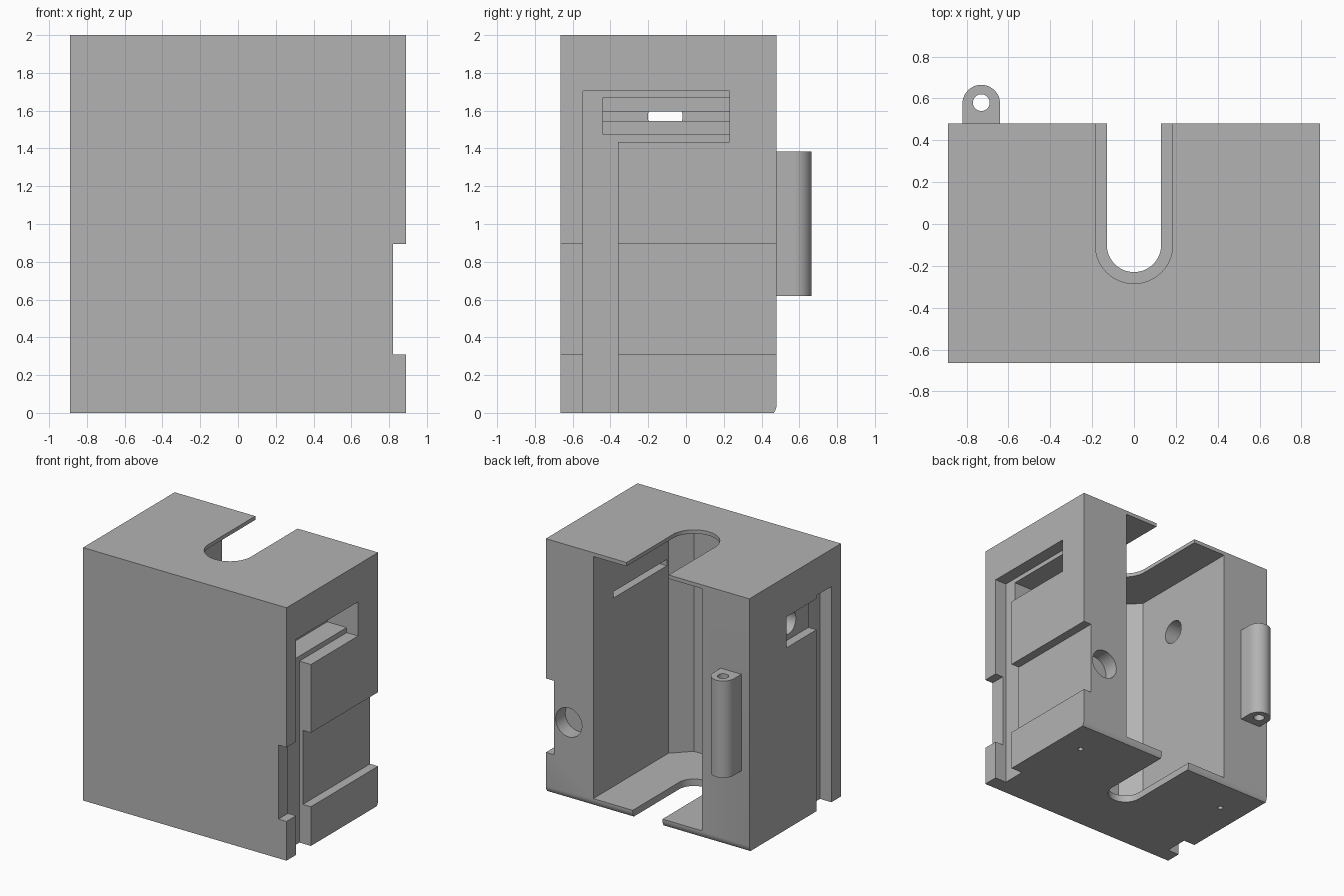
import bpy, bmesh, math
from mathutils import Matrix, Vector

cube = bpy.data.objects.get("Cube")
if cube:
    bpy.data.objects.remove(cube, do_unlink=True)

grey = bpy.data.materials.new("plain_grey")
grey.use_nodes = True
COLOUR = (0.45, 0.45, 0.45, 1)
grey.diffuse_color = COLOUR
grey.node_tree.nodes["Principled BSDF"].inputs["Base Color"].default_value = COLOUR


def prism(name, points, low, high, axis="z"):
    """Extrude a 2D outline: xy along z, or yz along x."""
    def place(a, b, h):
        return (a, b, h) if axis == "z" else (h, a, b)
    bm = bmesh.new()
    face = bm.faces.new([bm.verts.new(place(a, b, low)) for a, b in points])
    new = bmesh.ops.extrude_face_region(bm, geom=[face])["geom"]
    move = Vector(place(0, 0, high - low))
    bmesh.ops.translate(bm, vec=move, verts=[v for v in new if isinstance(v, bmesh.types.BMVert)])
    bmesh.ops.recalc_face_normals(bm, faces=bm.faces)
    return to_object(name, bm)


def to_object(name, bm):
    mesh = bpy.data.meshes.new(name)
    bm.to_mesh(mesh)
    bm.free()
    mesh.materials.append(grey)
    obj = bpy.data.objects.new(name, mesh)
    bpy.context.collection.objects.link(obj)
    return obj


def box(name, x0, x1, y0, y1, z0, z1):
    return prism(name, [(x0, y0), (x1, y0), (x1, y1), (x0, y1)], z0, z1)


def rod(name, centre, radius, length, axis="Z"):
    bm = bmesh.new()
    turn = {"X": Matrix.Rotation(math.pi / 2, 4, "Y"),
            "Y": Matrix.Rotation(math.pi / 2, 4, "X"),
            "Z": Matrix.Identity(4)}[axis]
    bmesh.ops.create_cone(bm, cap_ends=True, segments=40, radius1=radius, radius2=radius,
                          depth=length, matrix=Matrix.Translation(centre) @ turn)
    return to_object(name, bm)


def arch(cx, cy, radius, end_y, sign):
    """Straight-sided outline with a half-round end."""
    arc = [(cx + radius * math.cos(math.pi * i / 24),
            cy + sign * radius * math.sin(math.pi * i / 24)) for i in range(25)]
    return [(cx + radius, end_y)] + arc + [(cx - radius, end_y)]


def cut(target, cutter):
    mod = target.modifiers.new("cut", "BOOLEAN")
    mod.operation = "DIFFERENCE"
    mod.solver = "EXACT"
    mod.object = cutter
    bpy.context.view_layer.objects.active = target
    bpy.ops.object.modifier_apply(modifier=mod.name)
    bpy.data.objects.remove(cutter, do_unlink=True)


# Main block
W, FRONT, BACK = 0.89, -0.665, 0.48
OUT = 1.0
housing = box("housing", -W, W, FRONT, BACK, 0, 2)

# Cavity open to the back, with bevelled front corners
half, inner, bevel = 0.475, -0.59, 0.13
cut(housing, prism("cavity", [(half, OUT), (half, inner + bevel), (half - bevel, inner),
                              (bevel - half, inner), (-half, inner + bevel), (-half, OUT)],
                   0.055, 1.97))

# Round-ended slots through the roof and the floor
cut(housing, prism("roof_slot", arch(0, -0.1, 0.185, OUT, -1), 1.9, 2.1))
cut(housing, prism("floor_slot", arch(0, -0.1, 0.13, OUT, -1), -0.1, 0.1))

# Left side: wide shallow band, then groove joined to a window, pocket and thin slit
cut(housing, box("band", 0.82, OUT, -1, OUT, 0.31, 0.895))
cut(housing, prism("groove_and_window", [(-0.545, -0.1), (-0.36, -0.1), (-0.36, 1.435),
                                         (0.23, 1.435), (0.23, 1.705), (-0.545, 1.705)],
                   0.79, OUT, "x"))
cut(housing, box("pocket", 0.62, 0.85, -0.44, 0.23, 1.475, 1.67))
cut(housing, box("slit", 0.4, 0.7, -0.44, 0.23, 1.545, 1.595))

# Right side: groove, window and a round hole into the cavity
cut(housing, box("right_groove", -OUT, -0.79, -0.545, -0.36, -0.1, 1.705))
cut(housing, box("right_window", -OUT, -0.82, -0.44, 0.015, 1.435, 1.68))
cut(housing, rod("right_hole", (-0.65, -0.11, 1.57), 0.092, 0.5, "X"))

# Blind hole in the back and small holes underneath
cut(housing, rod("back_hole", (0.69, BACK, 0.6), 0.115, 0.24, "Y"))
for x in (-0.68, 0.68):
    cut(housing, rod("screw_hole", (x, 0.19, 0), 0.02, 0.2))

# Softened lower back edge
cut(housing, prism("edge_trim", [(0.465, 0), (0.473, 0.014), (0.478, 0.028), (BACK, 0.042),
                                 (0.6, 0.042), (0.6, -0.1), (0.465, -0.1)], -OUT, OUT, "x"))

# Hinge lug on the back
hinge_lug = prism("hinge_lug", arch(-0.73, 0.575, 0.09, BACK, 1), 0.62, 1.385)
cut(hinge_lug, rod("pin_hole", (-0.73, 0.58, 1), 0.04, 2))

for obj in (housing, hinge_lug):
    bpy.ops.object.select_all(action="DESELECT")
    obj.select_set(True)
    bpy.context.view_layer.objects.active = obj
    bpy.ops.object.shade_smooth_by_angle(angle=math.radians(25))
